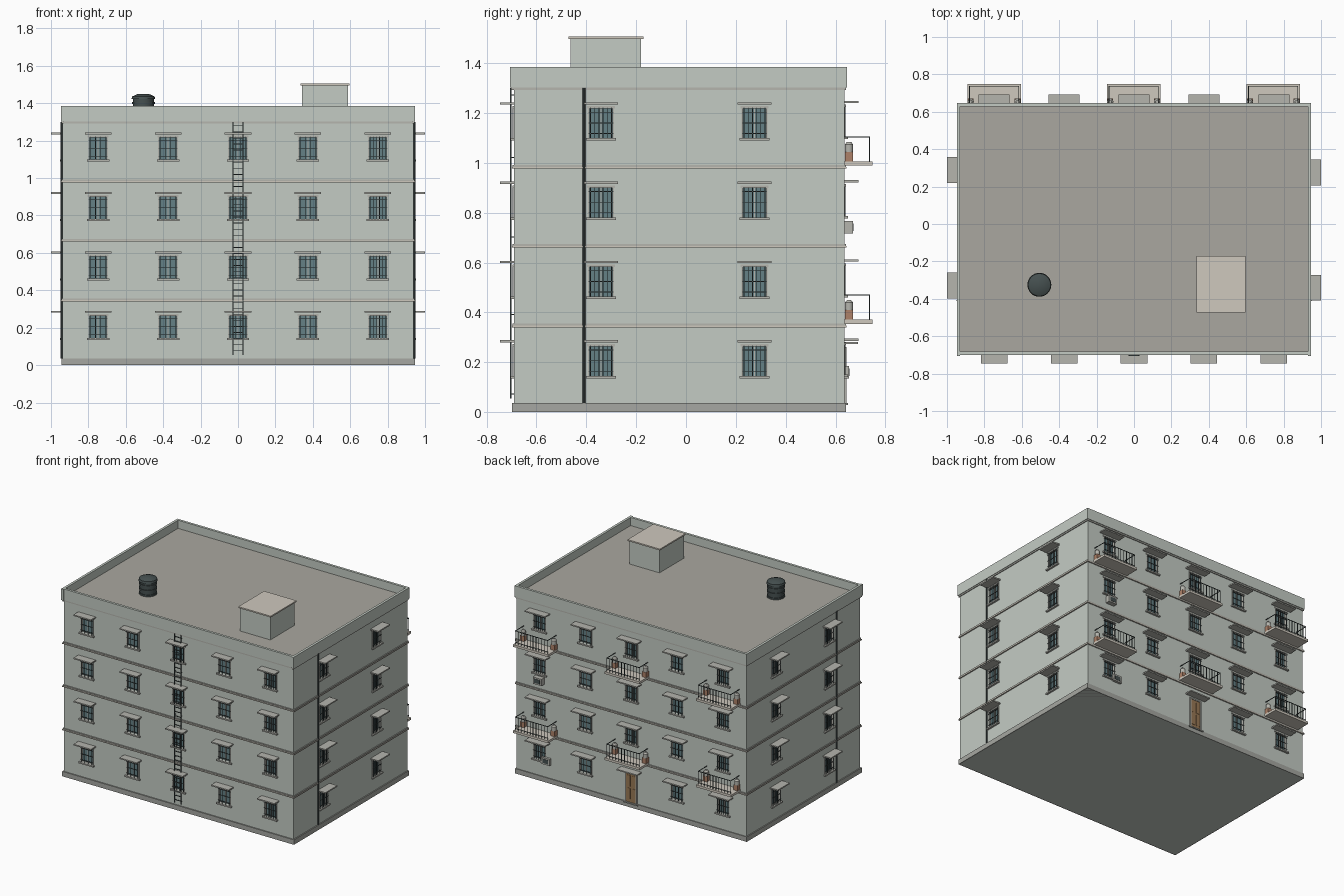
import bpy, bmesh, math
from mathutils import Matrix, Vector

if "Cube" in bpy.data.objects:
    bpy.data.objects.remove(bpy.data.objects["Cube"])

def mat(name, r, g, b):
    m = bpy.data.materials.new(name)
    m.diffuse_color = (r, g, b, 1)
    m.use_nodes = True
    m.node_tree.nodes["Principled BSDF"].inputs["Base Color"].default_value = m.diffuse_color
    return m

WALL = mat("wall_paint", 0.55, 0.60, 0.55)
TRIM = mat("trim_stone", 0.46, 0.46, 0.42)
BASE = mat("plinth_stone", 0.38, 0.39, 0.36)
PALE = mat("pale_concrete", 0.62, 0.58, 0.51)
DECK = mat("roof_felt", 0.40, 0.39, 0.35)
GLASS = mat("dark_glass", 0.13, 0.22, 0.24)
IRON = mat("iron", 0.06, 0.08, 0.08)
WOOD = mat("door_wood", 0.32, 0.19, 0.09)
CLAY = mat("terracotta", 0.42, 0.22, 0.14)

parts = {}

def box(part, material, x0, x1, y0, y1, z0, z1):
    bm = parts.setdefault(part, (bmesh.new(), material))[0]
    m = Matrix.Translation(((x0 + x1) / 2, (y0 + y1) / 2, (z0 + z1) / 2))
    m = m @ Matrix.Diagonal((abs(x1 - x0), abs(y1 - y0), z1 - z0, 1))
    bmesh.ops.create_cube(bm, size=1, matrix=m)

def rod(part, material, x, y, z0, z1, r, sides=10, r2=None):
    bm = parts.setdefault(part, (bmesh.new(), material))[0]
    bmesh.ops.create_cone(bm, cap_ends=True, segments=sides, radius1=r,
                          radius2=r if r2 is None else r2, depth=z1 - z0,
                          matrix=Matrix.Translation((x, y, (z0 + z1) / 2)))

X, YF, YB = 0.937, -0.69, 0.636
# Each facade: a wall position and outward sign, along x or y
SIDES = {"front": ("y", YF, -1), "back": ("y", YB, 1),
         "right": ("x", X, 1), "left": ("x", -X, -1)}

def fbox(part, material, side, u, w, d0, d1, z0, z1):
    """Box on a facade: centre u, width w, depth d0..d1 outward."""
    axis, pos, s = SIDES[side]
    a, b = sorted((pos + s * d0, pos + s * d1))
    if axis == "y":
        box(part, material, u - w / 2, u + w / 2, a, b, z0, z1)
    else:
        box(part, material, a, b, u - w / 2, u + w / 2, z0, z1)

def window(side, u, z, shade_w, dense):
    """Window whose opening starts at height z."""
    w, h = 0.104, 0.122
    fbox("window_cutter", None, side, u, w, -0.022, 0.02, z, z + h)
    fbox("window_glass", GLASS, side, u, w, -0.022, -0.016, z, z + h)
    for k in (-1, 1):
        fbox("window_frame", TRIM, side, u + k * 0.049, 0.007, -0.017, 0.003, z, z + h)
    fbox("window_frame", IRON, side, u, 0.005, -0.017, -0.010, z, z + h)
    fbox("window_frame", TRIM, side, u, 0.112, -0.012, 0.006, z + h - 0.004, z + h + 0.006)
    fbox("window_sill", TRIM, side, u, 0.12, -0.015, 0.014, z - 0.010, z)
    fbox("window_shade", TRIM, side, u, shade_w, -0.01,
         0.063 if side in ("left", "right") else 0.057, z + 0.135, z + 0.144)
    # iron grille
    n = 6 if dense else 4
    for i in range(n):
        fbox("window_grille", IRON, side, u - 0.042 + 0.084 * i / (n - 1), 0.003, 0.004, 0.007, z, z + h)
    for t in (0.15, 0.5, 0.85):
        fbox("window_grille", IRON, side, u, 0.1, 0.004, 0.007, z + h * t - 0.0015, z + h * t + 0.0015)

COLS = [-0.748, -0.374, 0, 0.374, 0.748]
FLOORS = [0.145 + 0.318 * i for i in range(4)]

# Main walls, plinth, floor bands
box("walls", WALL, -X, X, YF, YB, 0.0, 1.32)
box("plinth", BASE, -X - 0.008, X + 0.008, YF - 0.008, YB + 0.006, 0.0, 0.036)
for z in (0.340, 0.660, 0.977):
    for s, a, b in (("front", 0, 1.89), ("back", 0, 1.89), ("left", -0.027, 1.34), ("right", -0.027, 1.34)):
        fbox("floor_band", PALE, s, a, b, -0.005, 0.009, z, z + 0.007)
        fbox("floor_band_upper", TRIM, s, a, b - 0.006, -0.005, 0.006, z + 0.007, z + 0.015)

# Parapet ring, trim and roof deck
for s, a, b in (("front", 0, 1.894), ("back", 0, 1.894), ("left", -0.031, 1.352), ("right", -0.031, 1.352)):
    fbox("parapet", WALL, s, a, b, -0.008, 0.010, 1.303, 1.385)
    fbox("parapet_trim", TRIM, s, a, b - 0.008, -0.005, 0.006, 1.293, 1.303)
box("roof_deck", DECK, -X, X, YF, YB, 1.318, 1.325)

# Roof hut with cap
box("roof_hut", WALL, 0.342, 0.588, -0.463, -0.18, 1.32, 1.496)
box("roof_hut_cap", PALE, 0.333, 0.597, -0.472, -0.171, 1.496, 1.506)

# Water tank with ribs and lid
tx, ty = -0.506, -0.325
rod("water_tank", IRON, tx, ty, 1.325, 1.425, 0.056, 32)
for z in (1.325, 1.36, 1.395):
    rod("water_tank", IRON, tx, ty, z, z + 0.012, 0.061, 32)
rod("water_tank", IRON, tx, ty, 1.422, 1.437, 0.064, 32, 0.06)
rod("water_tank", IRON, tx, ty, 1.437, 1.450, 0.058, 32, 0.03)

# Windows on every facade, with the door at the back centre
for f, z in enumerate(FLOORS):
    for c, u in enumerate(COLS):
        window("front", u, z, 0.142, c == 4)
        if not (f == 0 and c == 2):
            window("back", u, z + 0.006, 0.165, c % 2 == 0)
    for u in (-0.341, 0.275):
        window("right", u, z, 0.138, True)
    for u in (-0.328, 0.289):
        window("left", u, z, 0.138, True)

# Entrance door, frame, step and shade
fbox("door", WOOD, "back", 0, 0.08, -0.005, 0.004, 0.036, 0.25)
for k in (-1, 1):
    fbox("door_frame", TRIM, "back", k * 0.044, 0.009, -0.005, 0.008, 0.036, 0.258)
    fbox("door_panel", WOOD, "back", k * 0.019, 0.026, 0, 0.006, 0.06, 0.14)
    fbox("door_panel", WOOD, "back", k * 0.019, 0.026, 0, 0.006, 0.155, 0.235)
fbox("door_frame", TRIM, "back", 0, 0.097, -0.005, 0.008, 0.25, 0.26)
fbox("door_step", BASE, "back", 0, 0.12, 0, 0.014, 0.028, 0.037)
fbox("door_shade", TRIM, "back", 0, 0.165, -0.01, 0.055, 0.272, 0.281)

# Balconies with railings and potted plants
for z in (0.354, 0.989):
    for u in (-0.748, -0.002, 0.744):
        fbox("balcony_slab", PALE, "back", u, 0.286, -0.01, 0.112, z, z + 0.017)
        t = z + 0.117
        fbox("balcony_rail", IRON, "back", u, 0.268, 0.099, 0.103, t - 0.004, t)
        fbox("balcony_rail", IRON, "back", u, 0.268, 0.099, 0.102, z + 0.03, z + 0.033)
        for i in range(12):
            fbox("balcony_rail", IRON, "back", u - 0.132 + 0.264 * i / 11, 0.003, 0.099, 0.102, z + 0.017, t)
        for k in (-1, 1):
            fbox("balcony_rail", IRON, "back", u + k * 0.132, 0.004, 0, 0.102, t - 0.004, t)
            px, py = u + k * 0.125, YB + 0.018
            fbox("plant_pot", CLAY, "back", px, 0.032, 0.002, 0.034, z + 0.017, z + 0.055)
            rod("pot_plant", TRIM, px, py, z + 0.055, z + 0.085, 0.017, 12)
            rod("pot_plant", TRIM, px, py, z + 0.085, z + 0.095, 0.017, 12, 0.008)

# Outdoor cooling units
for u, z, d in ((0.745, 0.716, 0.034), (0.69, 0.135, 0.018)):
    fbox("cooling_unit", TRIM, "back", u, 0.07, 0, d, z, z + 0.05)
    fbox("cooling_unit_vent", IRON, "back", u, 0.045, d - 0.002, d + 0.002, z + 0.01, z + 0.04)

# Front ladder
for k in (-1, 1):
    fbox("ladder", IRON, "front", k * 0.026, 0.005, 0.010, 0.016, 0.055, 1.30)
    for z in (0.07, 0.39, 0.70, 1.02, 1.27):
        fbox("ladder", IRON, "front", k * 0.026, 0.004, 0, 0.012, z, z + 0.004)
for i in range(38):
    z = 0.075 + i * 0.0325
    fbox("ladder", IRON, "front", 0, 0.052, 0.011, 0.015, z, z + 0.004)

# Drain pipes on both ends
for s in (-1, 1):
    rod("drain_pipe", IRON, s * (X + 0.005), -0.409, 0.036, 1.30, 0.006)

# Turn the collected parts into objects
objs = {}
for name, (bm, material) in parts.items():
    me = bpy.data.meshes.new(name)
    bm.to_mesh(me)
    bm.free()
    if material:
        me.materials.append(material)
    objs[name] = bpy.data.objects.new(name, me)
    bpy.context.collection.objects.link(objs[name])

# Cut window recesses into the walls
cut = objs["window_cutter"]
cut.hide_render = True
cut.hide_viewport = True
mod = objs["walls"].modifiers.new("recesses", "BOOLEAN")
mod.operation, mod.object, mod.solver = "DIFFERENCE", cut, "EXACT"

# Smooth round parts
for name in ("water_tank", "drain_pipe", "pot_plant"):
    bpy.ops.object.select_all(action="DESELECT")
    objs[name].select_set(True)
    bpy.context.view_layer.objects.active = objs[name]
    bpy.ops.object.shade_smooth_by_angle(angle=math.radians(35))
